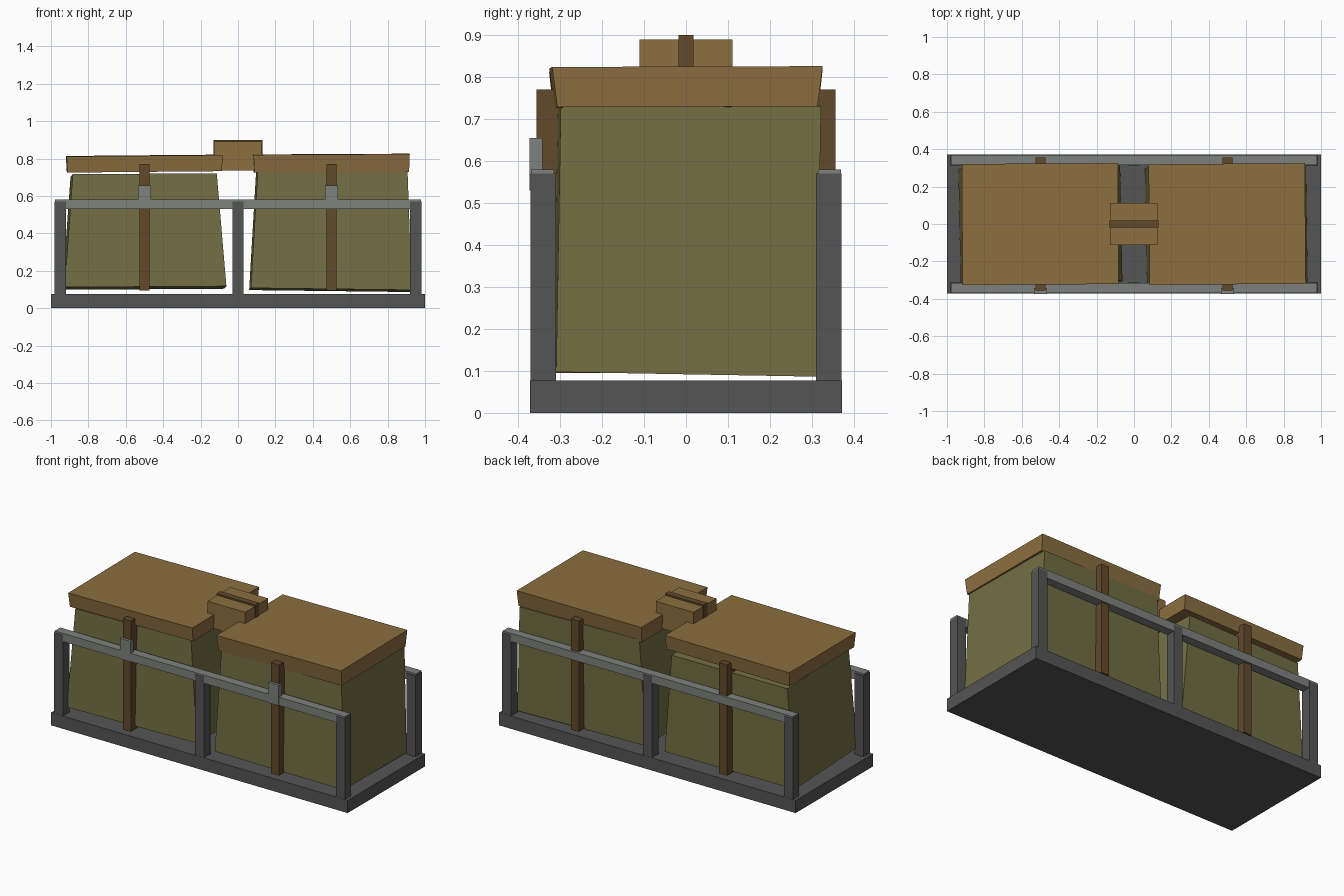
import bpy, bmesh
from mathutils import Euler, Matrix, Vector

cube = bpy.data.objects.get("Cube")
if cube:
    bpy.data.objects.remove(cube, do_unlink=True)


def material(name, color):
    m = bpy.data.materials.new(name)
    m.use_nodes = True
    m.diffuse_color = (*color, 1)
    m.node_tree.nodes["Principled BSDF"].inputs["Base Color"].default_value = (*color, 1)
    return m


dark_metal = material("dark metal", (0.09, 0.09, 0.09))
light_metal = material("light metal", (0.21, 0.22, 0.21))
canvas = material("olive canvas", (0.175, 0.156, 0.056))
tan = material("tan leather", (0.26, 0.158, 0.051))
brown = material("brown leather", (0.122, 0.067, 0.024))


def box(name, mat, xs, ys, zs, top=(1, 1), turn=(0, 0, 0)):
    """Box between limits; top scales the upper face, turn tilts it about its centre."""
    size = Vector((xs[1] - xs[0], ys[1] - ys[0], zs[1] - zs[0]))
    bm = bmesh.new()
    bmesh.ops.create_cube(bm, size=1)
    for v in bm.verts:
        if v.co.z > 0:
            v.co.x *= top[0]
            v.co.y *= top[1]
        v.co *= size
    bm.transform(Euler(turn).to_matrix().to_4x4())
    centre = Vector((sum(xs), sum(ys), sum(zs))) / 2
    bm.transform(Matrix.Translation(centre))
    mesh = bpy.data.meshes.new(name)
    bm.to_mesh(mesh)
    bm.free()
    mesh.materials.append(mat)
    obj = bpy.data.objects.new(name, mesh)
    bpy.context.collection.objects.link(obj)
    return obj


# Rack: tray, posts and top rails
box("tray", dark_metal, (-1, 1), (-0.372, 0.372), (0, 0.077))
for side, s in (("front", -1), ("back", 1)):
    for label, x in (("right", -0.95), ("middle", 0), ("left", 0.95)):
        box(f"{side}_{label}_post", dark_metal, (x - 0.03, x + 0.03),
            sorted((s * 0.31, s * 0.371)), (0.07, 0.57))
    box(f"{side}_rail", light_metal, (-0.978, 0.978),
        sorted((s * 0.315, s * 0.369)), (0.53, 0.58))

# Slightly slumped bags with flared lids
box("right_bag", canvas, (-0.935, -0.07), (-0.31, 0.31), (0.108, 0.712),
    (0.89, 0.98), (-0.022, -0.006, 0.02))
box("left_bag", canvas, (0.068, 0.928), (-0.31, 0.31), (0.097, 0.74),
    (0.93, 1), (-0.018, 0.012, 0.015))
box("right_lid", tan, (-0.914, -0.088), (-0.314, 0.314), (0.73, 0.816),
    (1.01, 1.03), (0.004, -0.009, 0.006))
box("left_lid", tan, (0.085, 0.912), (-0.31, 0.31), (0.727, 0.823),
    (1.01, 1.04), (0.003, -0.005, 0.008))

# Straps running around the bags, with buckles on the front rail
for side, x in (("right", -0.5), ("left", 0.5)):
    box(f"{side}_strap", brown, (x - 0.027, x + 0.027), (-0.356, 0.356), (0.095, 0.77))
    box(f"{side}_buckle", light_metal, (x - 0.035, x + 0.035), (-0.373, -0.342), (0.53, 0.655))

# Bridge joining the two lids
box("bridge", tan, (-0.128, 0.126), (-0.111, 0.111), (0.735, 0.89))
box("bridge_strap", brown, (-0.132, 0.13), (-0.018, 0.018), (0.745, 0.9))
